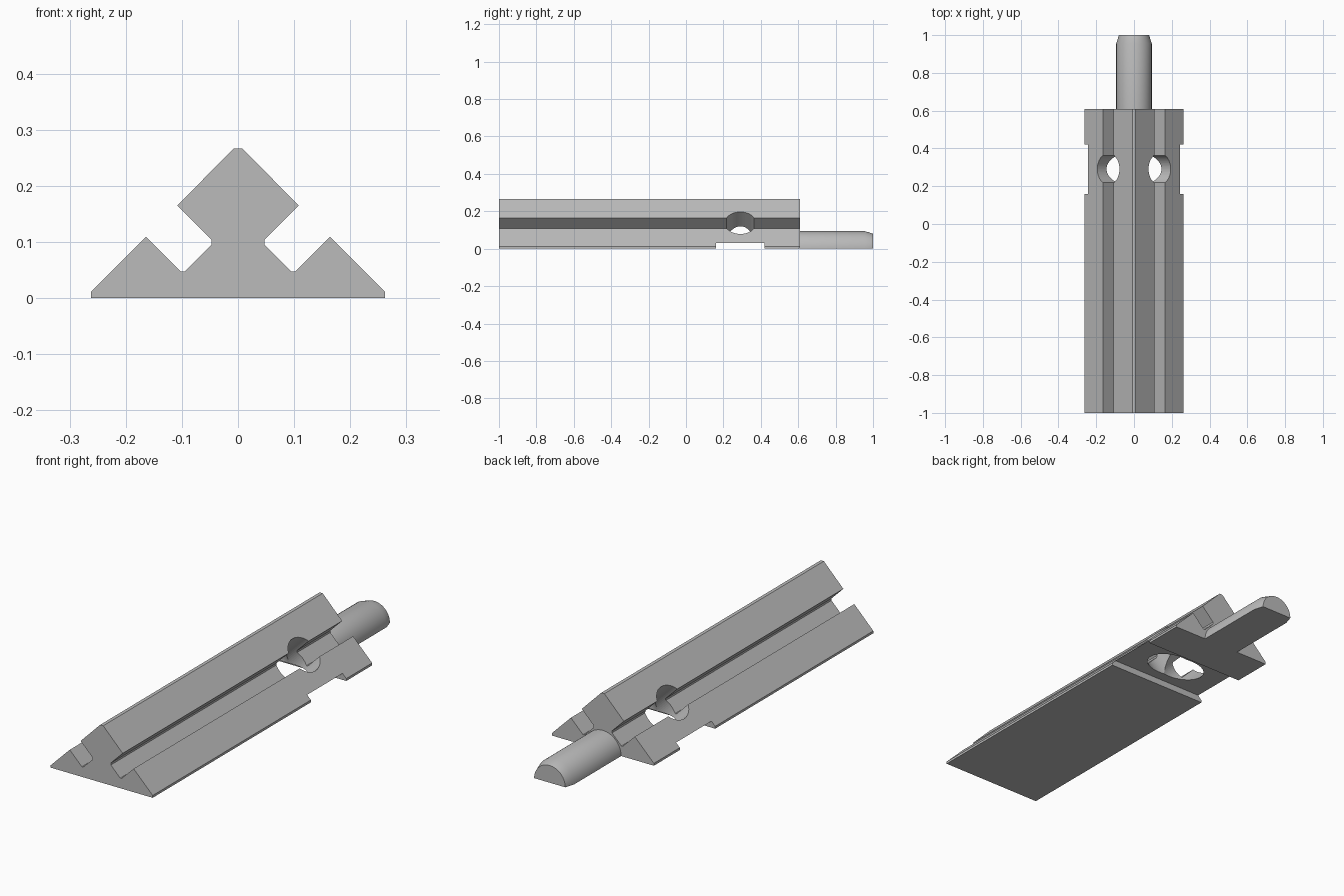
import bpy, bmesh, math
from mathutils import Matrix, Vector

if "Cube" in bpy.data.objects:
    bpy.data.objects.remove(bpy.data.objects["Cube"], do_unlink=True)

grey = bpy.data.materials.new("plain grey")
grey.use_nodes = True
GREY = (0.5, 0.5, 0.5, 1)
grey.diffuse_color = GREY
grey.node_tree.nodes["Principled BSDF"].inputs["Base Color"].default_value = GREY


def make_object(name, bm):
    bmesh.ops.recalc_face_normals(bm, faces=bm.faces[:])
    mesh = bpy.data.meshes.new(name)
    bm.to_mesh(mesh)
    bm.free()
    mesh.materials.append(grey)
    obj = bpy.data.objects.new(name, mesh)
    bpy.context.collection.objects.link(obj)
    return obj


def loft(name, rings):
    """Skin matching (x, y, z) rings and cap both ends."""
    bm = bmesh.new()
    loops = [[bm.verts.new(p) for p in ring] for ring in rings]
    for a, b in zip(loops, loops[1:]):
        for i in range(len(a)):
            j = (i + 1) % len(a)
            bm.faces.new((a[i], a[j], b[j], b[i]))
    bm.faces.new(loops[0])
    bm.faces.new(loops[-1])
    return make_object(name, bm)


def cut(target, cutter):
    cutter.hide_render = True
    cutter.hide_viewport = True
    mod = target.modifiers.new(cutter.name, 'BOOLEAN')
    mod.operation = 'DIFFERENCE'
    mod.solver = 'EXACT'
    mod.object = cutter


def smooth(obj):
    bpy.ops.object.select_all(action='DESELECT')
    obj.select_set(True)
    bpy.context.view_layer.objects.active = obj
    bpy.ops.object.shade_smooth_by_angle(angle=math.radians(25))


# Slotted rail: half profile, mirrored and extruded along y
half = [(0.262, 0), (0.262, 0.011), (0.164, 0.109), (0.102, 0.047), (0.095, 0.047),
        (0.047, 0.095), (0.047, 0.104), (0.108, 0.165), (0.008, 0.2665)]
outline = half + [(-x, z) for x, z in reversed(half)]
rail = loft("rail_body", [[(x, y, z) for x, z in outline] for y in (-1, 0.61)])

# Shallow strap recess across the underside
bm = bmesh.new()
bmesh.ops.create_cube(bm, size=1, matrix=Matrix.Translation((0, 0.29, -0.01))
                      @ Matrix.Diagonal((1, 0.26, 0.08, 1)))
cut(rail, make_object("recess_cutter", bm))

# Two crossing slanted holes that meet at the underside
for side, name in ((1, "left_hole_cutter"), (-1, "right_hole_cutter")):
    bm = bmesh.new()
    bmesh.ops.create_cone(bm, cap_ends=True, segments=64, radius1=0.083, radius2=0.083,
                          depth=1, matrix=Matrix.Translation((0, 0.291, 0.002))
                          @ Matrix.Rotation(side * math.pi / 4, 4, 'Y'))
    cut(rail, make_object(name, bm))
smooth(rail)

# Half-round locating peg with a chamfered tip
STEPS = 32
arc = [(math.cos(math.pi * i / STEPS), math.sin(math.pi * i / STEPS)) for i in range(STEPS + 1)]
peg = loft("locating_peg", [[(r * c, y, r * s) for c, s in arc]
                            for y, r in ((0.61, 0.094), (0.955, 0.094), (1, 0.08))])
smooth(peg)
